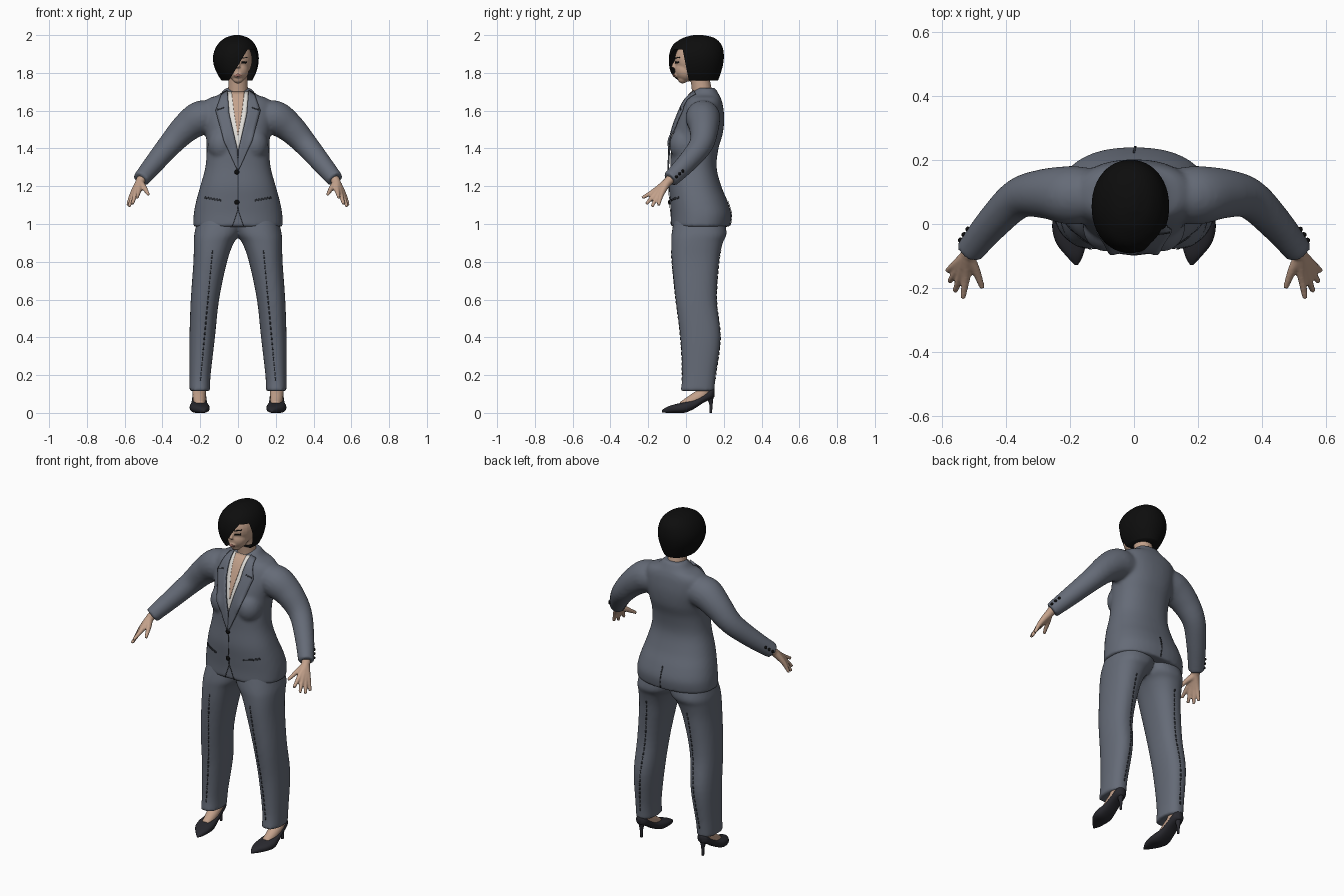
import bpy, bmesh, math
from mathutils import Vector, Matrix
from mathutils.bvhtree import BVHTree

if "Cube" in bpy.data.objects:
    bpy.data.objects.remove(bpy.data.objects["Cube"])


def material(name, *rgb):
    m = bpy.data.materials.new(name)
    m.use_nodes = True
    m.diffuse_color = (*rgb, 1)
    bsdf = m.node_tree.nodes["Principled BSDF"]
    bsdf.inputs["Base Color"].default_value = (*rgb, 1)
    bsdf.inputs["Roughness"].default_value = 0.8
    return m


SUIT = material("slate suit", 0.13, 0.147, 0.185)
SEAM = material("dark seam", 0.035, 0.04, 0.05)
SKIN = material("skin", 0.55, 0.36, 0.26)
HAIR = material("black hair", 0.004, 0.004, 0.004)
SHOE = material("shoe leather", 0.022, 0.022, 0.028)
SHIRT = material("white shirt", 0.75, 0.73, 0.69)
LIPS = material("lips", 0.36, 0.16, 0.13)


def spline(rows, k=5):
    # Smooth interpolation through key rows
    out = []
    for i in range(len(rows) - 1):
        quad = rows[max(i - 1, 0)], rows[i], rows[i + 1], rows[min(i + 2, len(rows) - 1)]
        for j in range(k):
            t = j / k
            out.append([b + t / 2 * (c - a + t * (2 * a - 5 * b + 4 * c - d + t * (3 * (b - c) + d - a)))
                        for a, b, c, d in zip(*quad)])
    return out + [list(rows[-1])]


def bridge(bm, rings):
    loops = [[bm.verts.new(p) for p in ring] for ring in rings]
    n = len(loops[0])
    for a, b in zip(loops, loops[1:]):
        for i in range(n):
            bm.faces.new((a[i], a[(i + 1) % n], b[(i + 1) % n], b[i]))
    bm.faces.new(loops[0])
    bm.faces.new(loops[-1])


def loft(bm, rows, along="z", power=2.3, n=40):
    # Each row: position, x range, then the range on the other axis
    rings = []
    for t, x0, x1, b0, b1 in spline(rows):
        ring = []
        for i in range(n):
            a = math.tau * i / n
            u, v = [math.copysign(abs(w) ** (2 / power), w) for w in (math.cos(a), math.sin(a))]
            x, b = (x0 + x1 + u * (x1 - x0)) / 2, (b0 + b1 + v * (b1 - b0)) / 2
            ring.append((x, b, t) if along == "z" else (x, t, b))
        rings.append(ring)
    bridge(bm, rings)


def tube(bm, points, side=1, n=20):
    # Round limb through points of x, y, z, radius
    rows = spline([(p[0] * side, *p[1:]) for p in points])
    pos = [Vector(r[:3]) for r in rows]
    rings, u = [], None
    for i, r in enumerate(rows):
        t = (pos[min(i + 1, len(pos) - 1)] - pos[max(i - 1, 0)]).normalized()
        u = t.orthogonal() if u is None else u - t * u.dot(t)
        u.normalize()
        v = t.cross(u)
        rings.append([pos[i] + r[3] * (u * math.cos(a) + v * math.sin(a))
                      for a in (math.tau * j / n for j in range(n))])
    bridge(bm, rings)


def blob(bm, loc, size):
    bmesh.ops.create_uvsphere(bm, u_segments=24, v_segments=16, radius=1,
                              matrix=Matrix.Translation(loc) @ Matrix.Diagonal((*size, 1)))


def finish(name, bm, mat, voxel=0, smooth=5):
    bmesh.ops.recalc_face_normals(bm, faces=bm.faces)
    mesh = bpy.data.meshes.new(name)
    bm.to_mesh(mesh)
    bm.free()
    mesh.materials.append(mat)
    mesh.shade_smooth()
    obj = bpy.data.objects.new(name, mesh)
    bpy.context.collection.objects.link(obj)
    if voxel:
        r = obj.modifiers.new("blend", "REMESH")
        r.mode, r.voxel_size, r.use_smooth_shade = "VOXEL", voxel, True
        s = obj.modifiers.new("soften", "SMOOTH")
        s.factor, s.iterations = 0.5, smooth
    return obj


def surface(obj):
    bpy.context.view_layer.update()
    return BVHTree.FromObject(obj, bpy.context.evaluated_depsgraph_get())


def patch(bm, tree, left, right, lift=0.003, facing=-1, steps=6, across=4):
    # Strip between two x, z lines, draped on a surface from front or back
    a, b = [[p[0].lerp(p[1], j / steps) for p in zip(line, line[1:]) for j in range(steps)] + [line[-1]]
            for line in ([Vector(p) for p in left], [Vector(p) for p in right])]
    grid = []
    for p, q in zip(a, b):
        row = []
        for j in range(across + 1):
            x, z = p.lerp(q, j / across)
            hit = tree.ray_cast(Vector((x, facing, z)), Vector((0, -facing, 0)))[0]
            y = hit.y if hit else 0.05
            row.append(bm.verts.new((x, y + facing * lift, z)))
        grid.append(row)
    for r, s in zip(grid, grid[1:]):
        for j in range(across):
            bm.faces.new((r[j], r[j + 1], s[j + 1], s[j]))


def plate(name, mat, tree, strips, thick=0.004, **kw):
    bm = bmesh.new()
    for left, right in strips:
        patch(bm, tree, left, right, **kw)
    obj = finish(name, bm, mat)
    m = obj.modifiers.new("thickness", "SOLIDIFY")
    m.thickness, m.offset = thick, 0
    return obj


def line(x0, z0, x1, z1, w=0.003):
    # Thin strip for seams, widened across its direction
    d = Vector((z0 - z1, x1 - x0)).normalized() * w
    return [(x0 - d.x, z0 - d.y), (x1 - d.x, z1 - d.y)], [(x0 + d.x, z0 + d.y), (x1 + d.x, z1 + d.y)]


def flip(strip):
    return tuple([(-x, z) for x, z in edge] for edge in strip)


# Jacket: body, bust and sleeves blended together
bm = bmesh.new()
body = [(0.985, 0.237, -0.08, 0.232), (1.05, 0.235, -0.08, 0.24), (1.12, 0.222, -0.085, 0.22),
        (1.2, 0.2, -0.09, 0.187), (1.3, 0.173, -0.083, 0.162), (1.4, 0.166, -0.08, 0.172),
        (1.48, 0.172, -0.07, 0.195), (1.56, 0.185, -0.045, 0.202), (1.63, 0.185, -0.015, 0.195),
        (1.665, 0.155, 0.005, 0.185), (1.685, 0.1, 0.02, 0.175), (1.72, 0.068, 0.055, 0.155)]
loft(bm, [(z, -w, w, f, b) for z, w, f, b in body])
for s in (1, -1):
    blob(bm, (s * 0.085, -0.01, 1.42), (0.075, 0.077, 0.09))
    tube(bm, [(0.13, 0.09, 1.565, 0.085), (0.2, 0.09, 1.56, 0.092), (0.28, 0.095, 1.505, 0.078),
              (0.36, 0.08, 1.42, 0.064), (0.44, 0.005, 1.325, 0.054), (0.515, -0.085, 1.235, 0.044)], s)
jacket = finish("jacket", bm, SUIT, 0.01)
front = surface(jacket)

# Trousers
bm = bmesh.new()
leg = [(0.115, 0.148, 0.257, -0.03, 0.15), (0.2, 0.145, 0.257, -0.02, 0.158), (0.4, 0.122, 0.257, -0.03, 0.183),
       (0.6, 0.1, 0.25, -0.055, 0.163), (0.8, 0.058, 0.236, -0.075, 0.175), (0.9, 0.022, 0.234, -0.078, 0.195),
       (0.95, -0.015, 0.231, -0.076, 0.215), (1.04, -0.05, 0.21, -0.06, 0.2)]
for s in (1, -1):
    loft(bm, [(z, *sorted((s * i, s * o)), f, b) for z, i, o, f, b in leg])
trousers = finish("trousers", bm, SUIT, 0.01)
legs = surface(trousers)

# Stitched creases on the front and back of each leg
for facing, label in ((-1, "front"), (1, "back")):
    dashes = []
    for i in range(26):
        a, b = i / 26, (i + 0.6) / 26
        dash = line(0.135 + 0.065 * a, 0.86 - 0.7 * a, 0.135 + 0.065 * b, 0.86 - 0.7 * b)
        dashes += [dash, flip(dash)]
    plate(label + "_crease_stitches", SEAM, legs, dashes, thick=0.002, facing=facing, steps=1, across=1, lift=0.002)

# Shirt, bare chest and lapels
plate("shirt_front", SHIRT, front, [([(-0.06, 1.7), (-0.045, 1.58), (-0.001, 1.39)],
                                    [(0.06, 1.7), (0.045, 1.58), (0.001, 1.39)])], lift=0.003, across=8)
plate("chest", SKIN, front, [([(-0.034, 1.7), (-0.022, 1.6), (-0.001, 1.47)],
                              [(0.034, 1.7), (0.022, 1.6), (0.001, 1.47)])], lift=0.006, across=8)
lapel = ([(0.056, 1.705), (0.046, 1.58), (0.004, 1.4), (-0.002, 1.29)],
         [(0.085, 1.69), (0.118, 1.6), (0.075, 1.44), (0.004, 1.285)])
plate("lapels", SUIT, front, [lapel, flip(lapel)], lift=0.011, thick=0.008)
notch = line(0.075, 1.617, 0.112, 1.605)
plate("lapel_notches", SEAM, front, [notch, flip(notch)], lift=0.017, thick=0.002)

# Jacket seams, pockets and vent
pocket = line(0.09, 1.125, 0.175, 1.14, 0.005)
plate("pockets", SEAM, front, [pocket, flip(pocket)], thick=0.003)
plate("front_seams", SEAM, front, [line(0, 1.285, 0, 1.08, 0.002), line(0, 1.08, 0.03, 0.99, 0.002),
                                   line(0, 1.08, -0.03, 0.99, 0.002)], thick=0.002)
plate("back_vent", SEAM, front, [line(0, 1.12, 0.006, 0.993)], thick=0.003, facing=1)

# Buttons
bm = bmesh.new()
for z in (1.275, 1.115):
    y = front.ray_cast(Vector((0, -1, z)), Vector((0, 1, 0)))[0].y
    blob(bm, (-0.006, y - 0.004, z), (0.013, 0.007, 0.013))
for s in (1, -1):
    for i in range(3):
        spot = Vector((s * (0.54 - 0.013 * i), -0.052 + 0.016 * i, 1.25 + 0.015 * i))
        blob(bm, front.find_nearest(spot)[0], (0.008, 0.008, 0.008))
finish("buttons", bm, HAIR)

# Hands, feet and shoes
fingers = [((0.525, -0.163, 1.178), (0.535, -0.232, 1.138)), ((0.54, -0.158, 1.166), (0.56, -0.21, 1.105)),
           ((0.552, -0.146, 1.157), (0.577, -0.18, 1.092)), ((0.56, -0.13, 1.157), (0.584, -0.146, 1.098)),
           ((0.495, -0.145, 1.19), (0.474, -0.2, 1.155))]
for s, side in ((1, "left"), (-1, "right")):
    bm = bmesh.new()
    for knuckle, tip in fingers:
        tube(bm, [(0.5, -0.068, 1.252, 0.024), (0.52, -0.098, 1.222, 0.023), (*knuckle, 0.0145), (*tip, 0.0085)], s, 12)
    finish(side + "_hand", bm, SKIN, 0.005, 3)

    bm = bmesh.new()
    tube(bm, [(0.205, 0.1, 0.2, 0.04), (0.205, 0.095, 0.11, 0.036), (0.204, 0.045, 0.07, 0.034),
              (0.2, -0.02, 0.035, 0.026)], s)
    finish(side + "_foot", bm, SKIN)

    bm = bmesh.new()
    shoe = [(-0.128, 0.18, 0.005, 0.003, 0.014), (-0.1, 0.186, 0.026, 0, 0.032), (-0.06, 0.197, 0.046, 0, 0.045),
            (-0.01, 0.204, 0.052, 0, 0.057), (0.04, 0.205, 0.043, 0.02, 0.07), (0.09, 0.205, 0.038, 0.052, 0.098),
            (0.135, 0.205, 0.033, 0.075, 0.13), (0.152, 0.205, 0.012, 0.085, 0.125)]
    loft(bm, [(y, s * c - w, s * c + w, lo, hi) for y, c, w, lo, hi in shoe], along="y", power=2.5, n=28)
    tube(bm, [(0.205, 0.125, 0.095, 0.024), (0.205, 0.132, 0.05, 0.01), (0.205, 0.131, 0, 0.007)], s, 12)
    finish(side + "_shoe", bm, SHOE)

# Head and neck
bm = bmesh.new()
blob(bm, (0, 0.045, 1.87), (0.076, 0.105, 0.1))
blob(bm, (0, 0.0, 1.815), (0.058, 0.06, 0.062))
blob(bm, (0, -0.018, 1.768), (0.03, 0.026, 0.024))
blob(bm, (0, -0.05, 1.788), (0.022, 0.016, 0.014))
tube(bm, [(0, -0.05, 1.868, 0.008), (0, -0.062, 1.845, 0.01), (0, -0.068, 1.827, 0.012)])
tube(bm, [(0, 0.095, 1.64, 0.066), (0, 0.085, 1.7, 0.054), (0, 0.07, 1.8, 0.05)])
head = finish("head", bm, SKIN, 0.005, 4)
face = surface(head)

# Eyes, brows and lips
eye = ([(0.018, 1.859), (0.046, 1.86)], [(0.018, 1.849), (0.046, 1.852)])
brow = ([(0.015, 1.88), (0.05, 1.884)], [(0.015, 1.874), (0.05, 1.88)])
plate("eyes_and_brows", HAIR, face, [eye, flip(eye), brow, flip(brow)], lift=0.002)
plate("mouth", LIPS, face, [([(-0.02, 1.788), (0, 1.796), (0.02, 1.788)],
                             [(-0.02, 1.786), (0, 1.779), (0.02, 1.786)])], lift=0.002)

# Bobbed hair, cut open on one side of the face
bm = bmesh.new()
loft(bm, [(1.76, -0.088, 0.075, -0.055, 0.17), (1.8, -0.112, 0.095, -0.08, 0.184), (1.85, -0.13, 0.108, -0.09, 0.197),
          (1.9, -0.13, 0.108, -0.088, 0.2), (1.95, -0.108, 0.09, -0.067, 0.187), (1.985, -0.068, 0.055, -0.015, 0.15),
          (2.0, -0.02, 0.01, 0.04, 0.09)], power=2.1, n=48)
start = Vector((-0.045, 0, 1.765))
cuts = [(start, Vector((1, 0, -0.6)).normalized()), (Vector((0, 0.015, 1.76)), Vector((0, -1, -0.2)).normalized()),
        (Vector((0, 0, 1.925)), Vector((0, 0, -1)))]
for co, no in cuts:
    bmesh.ops.bisect_plane(bm, geom=bm.verts[:] + bm.edges[:] + bm.faces[:], plane_co=co, plane_no=no)
opening = [f for f in bm.faces if all((f.calc_center_median() - co).dot(no) > 0 for co, no in cuts)]
bmesh.ops.delete(bm, geom=opening, context="FACES")
finish("hair", bm, HAIR)
